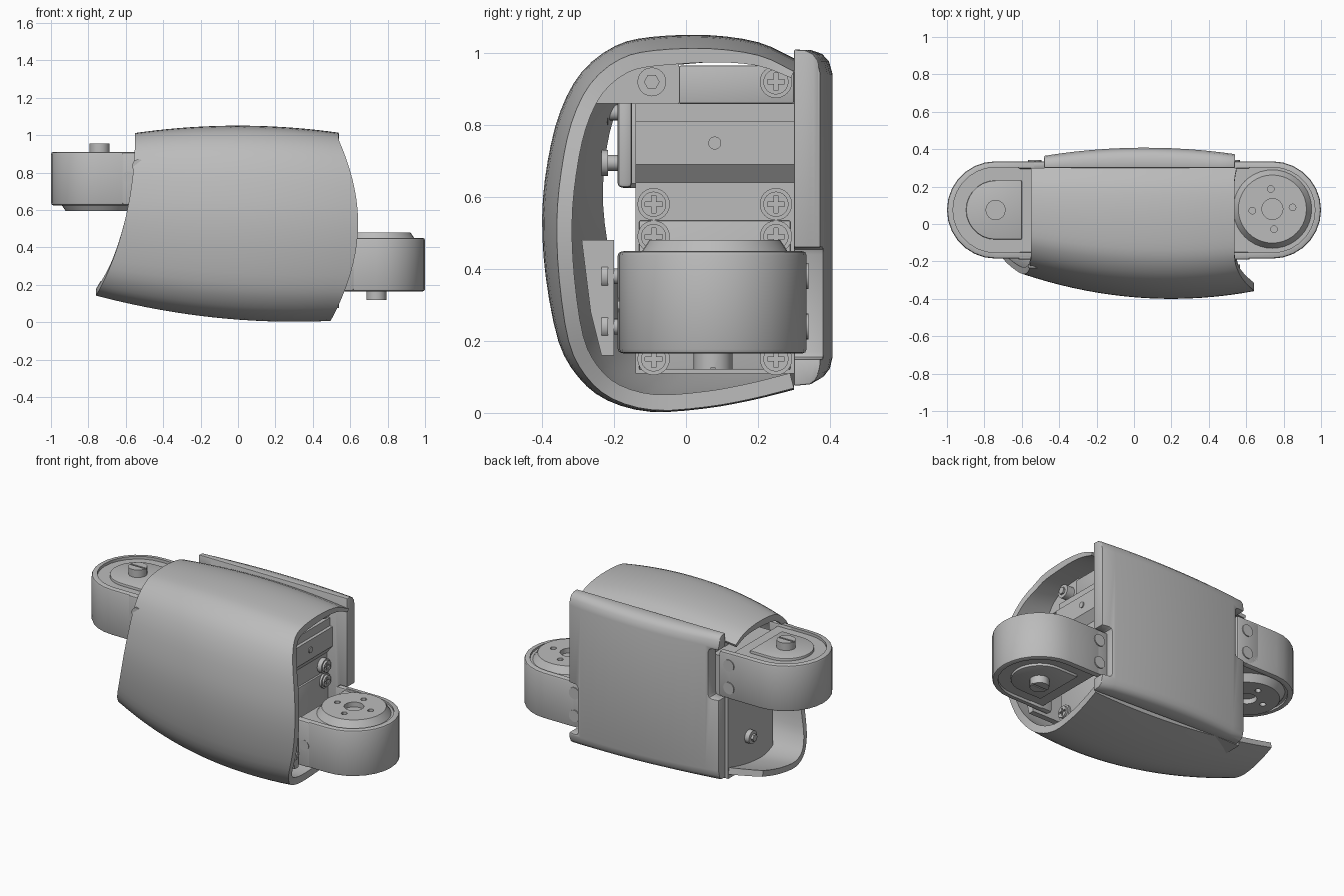
import bpy, bmesh, math
from mathutils import Matrix, Vector

if "Cube" in bpy.data.objects:
    bpy.data.objects.remove(bpy.data.objects["Cube"], do_unlink=True)

grey = bpy.data.materials.new("plain_grey")
grey.use_nodes = True
grey.diffuse_color = (0.5, 0.5, 0.5, 1)
grey.node_tree.nodes["Principled BSDF"].inputs["Base Color"].default_value = (0.5, 0.5, 0.5, 1)
parts = []


def add_bevel(ob, width, angle=30):
    mod = ob.modifiers.new("soft_edges", 'BEVEL')
    mod.width, mod.segments, mod.limit_method = width, 2, 'ANGLE'
    mod.angle_limit = math.radians(angle)


def make(name, bm, bevel=0):
    bmesh.ops.recalc_face_normals(bm, faces=bm.faces)
    mesh = bpy.data.meshes.new(name)
    bm.to_mesh(mesh)
    bm.free()
    mesh.materials.append(grey)
    ob = bpy.data.objects.new(name, mesh)
    bpy.context.collection.objects.link(ob)
    parts.append(ob)
    if bevel:
        add_bevel(ob, bevel)
    return ob


def bake(ob):
    if ob.modifiers:
        dg = bpy.context.evaluated_depsgraph_get()
        mesh = bpy.data.meshes.new_from_object(ob.evaluated_get(dg))
        ob.modifiers.clear()
        ob.data = mesh


def prism(name, outline, axis, lo, hi, bevel=0):
    """Extrude a flat outline (the two other axes, in order) from lo to hi."""
    bm = bmesh.new()
    def at(p, h):
        v = list(p)
        v.insert('xyz'.index(axis), h)
        return bm.verts.new(v)
    a, b = [at(p, lo) for p in outline], [at(p, hi) for p in outline]
    n = len(outline)
    bm.faces.new(a)
    bm.faces.new(b)
    for i in range(n):
        j = (i + 1) % n
        bm.faces.new((a[i], a[j], b[j], b[i]))
    return make(name, bm, bevel)


def box(name, x, y, z, bevel=0):
    rect = [(x[0], y[0]), (x[1], y[0]), (x[1], y[1]), (x[0], y[1])]
    return prism(name, rect, 'z', z[0], z[1], bevel)


def cyl(name, axis, centre, depth, r1, r2=None, segs=24):
    bm = bmesh.new()
    bmesh.ops.create_cone(bm, cap_ends=True, segments=segs, radius1=r1,
                          radius2=r1 if r2 is None else r2, depth=depth)
    turn = {'x': Matrix.Rotation(math.pi / 2, 4, 'Y'),
            'y': Matrix.Rotation(-math.pi / 2, 4, 'X'), 'z': Matrix()}[axis]
    bm.transform(Matrix.Translation(centre) @ turn)
    return make(name, bm)


def cut(ob, cutters):
    for c in cutters:
        bake(c)
        mod = ob.modifiers.new("cut", 'BOOLEAN')
        mod.operation, mod.solver, mod.object = 'DIFFERENCE', 'EXACT', c
    bake(ob)
    for c in cutters:
        parts.remove(c)
        bpy.data.objects.remove(c, do_unlink=True)


def loft(name, rings):
    """Skin closed rings whose second half runs back beside the first."""
    bm = bmesh.new()
    g = [[bm.verts.new(p) for p in ring] for ring in rings]
    n = len(rings[0])
    for a, b in zip(g, g[1:]):
        for k in range(n):
            m = (k + 1) % n
            bm.faces.new((a[k], a[m], b[m], b[k]))
    for ring in (g[0], g[-1]):
        for k in range(n // 2 - 1):
            bm.faces.new((ring[k], ring[k + 1], ring[n - 2 - k], ring[n - 1 - k]))
    return make(name, bm)


def spline(pts, steps):
    p = [Vector(q) for q in pts]
    p = [2 * p[0] - p[1]] + p + [2 * p[-1] - p[-2]]
    out = []
    for a, b, c, d in zip(p, p[1:], p[2:], p[3:]):
        for s in range(steps):
            t = s / steps
            out.append(0.5 * (2 * b + (c - a) * t + (2 * a - 5 * b + 4 * c - d) * t * t
                              + (3 * b - a - 3 * c + d) * t ** 3))
    return out + [p[-2]]


# Curved outer shell: an open section swept in x with curved trims at both ends
section = spline([(.30, .985), (.2, 1.03), (.06, 1.05), (-.1, 1.045), (-.2, 1.02),
                  (-.29, .95), (-.35, .84), (-.385, .7), (-.4, .55), (-.39, .38),
                  (-.355, .2), (-.3, .1), (-.22, .035), (-.1, .003), (.05, .012),
                  (.18, .035), (.3, .065)], 3)
inner = []
for i, p in enumerate(section):
    t = section[min(i + 1, len(section) - 1)] - section[max(i - 1, 0)]
    inner.append(p + Vector((-t.y, t.x)).normalized() * 0.045 * min(1, .45 + i / 14))


def shell_point(u, p, trim):
    zn = trim.y / 1.05
    left = -.55 - .21 * (1 - zn) ** 2
    right = .642 - .49 * (min(trim.y, 1.01) - .55) ** 2
    x = left + (right - left) * u
    front = -.4 + .21 * (x - .2) ** 2
    low, high = .125 * (x - .3) ** 2, 1.05 - .13 * x * x
    return (x, .3 + (p.x - .3) * (.3 - front) / .7, low + p.y / 1.05 * (high - low))


rings = []
for i in range(19):
    outer = [shell_point(i / 18, p, p) for p in section]
    rings.append(outer + [shell_point(i / 18, q, p) for q, p in zip(inner, section)][::-1])
loft("outer_shell", rings)

# Back plate, slightly bowed, notched for the bracket straps
plate = [(.30, 1.01), (.345, 1.008), (.372, .998), (.39, .978), (.4, .94),
         (.4, .14), (.393, .108), (.38, .09), (.36, .079), (.30, .075)]
rings = []
for i in range(13):
    x = -.48 + 1.02 * i / 12
    bow = (.108 - .15 * (x - .06) ** 2) / .1
    rise = .038 * (.54 - x) / 1.02
    rings.append([(x, .30 + (y - .30) * bow, z + (rise if z < .5 else 0)) for y, z in plate])
back = loft("back_plate", rings)
cut(back, [box("notch", (.475, .7), (.2, .5), (.15, .46), .02),
           box("notch", (-.7, -.415), (.2, .5), (.615, .925), .02)])
add_bevel(back, .01, 60)

# Inner drive unit with stepped end
prism("drive_body", [(-.50, .11), (.40, .11), (.40, .64), (.44, .69), (.44, .81),
                     (.42, .81), (.42, .86), (-.50, .86)], 'y', -.14, .30)
box("drive_top", (-.40, .40), (-.02, .30), (.86, .965), .005)
box("drive_cover", (.40, .415), (-.13, .29), (.12, .535), .004)
prism("shell_rib", [(-.02, .86), (-.02, .985), (.02, 1.01), (-.18, 1.0), (-.27, .93),
                    (-.30, .86)], 'x', .30, .38)
prism("mount_block", [(-.29, .48), (-.2, .48), (-.2, .16), (-.235, .16), (-.265, .28)],
      'x', .25, .555)
cyl("rib_bolt", 'x', (.40, -.095, .92), .06, .04)
cyl("rib_bolt_socket", 'x', (.435, -.095, .92), .014, .022, segs=6)
cyl("centre_pin", 'x', (.44, .08, .75), .012, .018)
for y, z in [(-.09, .58), (.25, .58), (-.09, .49), (.25, .49),
             (-.09, .15), (.25, .15), (.25, .92)]:
    cyl("screw_washer", 'x', (.41, y, z), .036, .045)
    head = cyl("end_screw", 'x', (.425, y, z), .03, .035)
    cut(head, [box("slot", (.427, .45), (y - .024, y + .024), (z - .006, z + .006)),
               box("slot", (.427, .45), (y - .006, y + .006), (z - .024, z + .024))])
cyl("side_bolt", 'x', (-.51, .1, .3), .04, .04)
cyl("side_bolt_head", 'x', (-.535, .1, .3), .02, .022, segs=6)

# Joint at the left end; the other joint is the same turned half round
first = len(parts)
CX, CY = .74, .075


def stadium(r, back_x, n=14):
    arc = [(-.5 + i / n) * math.pi for i in range(n + 1)]
    return ([(back_x, CY - r)] + [(CX + r * math.cos(a), CY + r * math.sin(a)) for a in arc]
            + [(back_x, CY + r)])


house = prism("joint_housing", stadium(.26, .525), 'z', .165, .45, .012)
bake(house)
cut(house, [prism("recess", stadium(.228, .4), 'z', .438, .6),
            prism("recess", stadium(.228, .4), 'z', 0, .182)])

disc = cyl("joint_disc", 'z', (CX, CY + .005, .455), .05, .215, .182, 40)
holes = [cyl("hole", 'z', (CX, CY + .005, .48), .06, .056)]
for k in range(4):
    a = k * math.pi / 2 + .08
    holes.append(cyl("hole", 'z', (CX + .108 * math.cos(a), CY + .005 + .108 * math.sin(a), .48),
                     .05, .018, segs=12))
cut(disc, holes)
prism("joint_cover", stadium(.158, .6), 'z', .166, .2, .006)
peg = cyl("joint_peg", 'z', (CX, CY, .145), .05, .054, segs=16)
cut(peg, [box("slot", (CX - .06, CX + .06), (CY - .005, CY + .005), (.1, .126))])
cyl("joint_side_pin", 'y', (.585, -.185, .3), .012, .032)

# Bracket straps and their bolts on both sides
for y0, y1, out in [(.295, .335, 1), (-.19, -.15, -1)]:
    box("bracket_strap", (.46, .62), (y0, y1), (.166, .449), .012)
    face = y1 if out > 0 else y0
    reach = .006 if out > 0 else .045
    for z in (.24, .38):
        cyl("strap_bolt_shaft", 'y', (.53, face + out * reach / 2, z), reach, .022, segs=16)
        cyl("strap_bolt_head", 'y', (.53, face + out * (reach - .009), z), .018, .036, segs=20)

turn = (Matrix.Translation((0, 0, .5375)) @ Matrix.Rotation(math.pi, 4, 'Y')
        @ Matrix.Translation((0, 0, -.5375)))
for ob in parts[first:]:
    bake(ob)
    twin = ob.copy()
    twin.data = ob.data.copy()
    twin.data.transform(turn)
    twin.name = "right_" + ob.name
    ob.name = "left_" + ob.name
    bpy.context.collection.objects.link(twin)
    parts.append(twin)

# Smooth shading with sharp edges kept
bpy.ops.object.select_all(action='DESELECT')
for ob in parts:
    bake(ob)
    ob.select_set(True)
bpy.context.view_layer.objects.active = parts[0]
bpy.ops.object.shade_smooth_by_angle(angle=math.radians(30))
